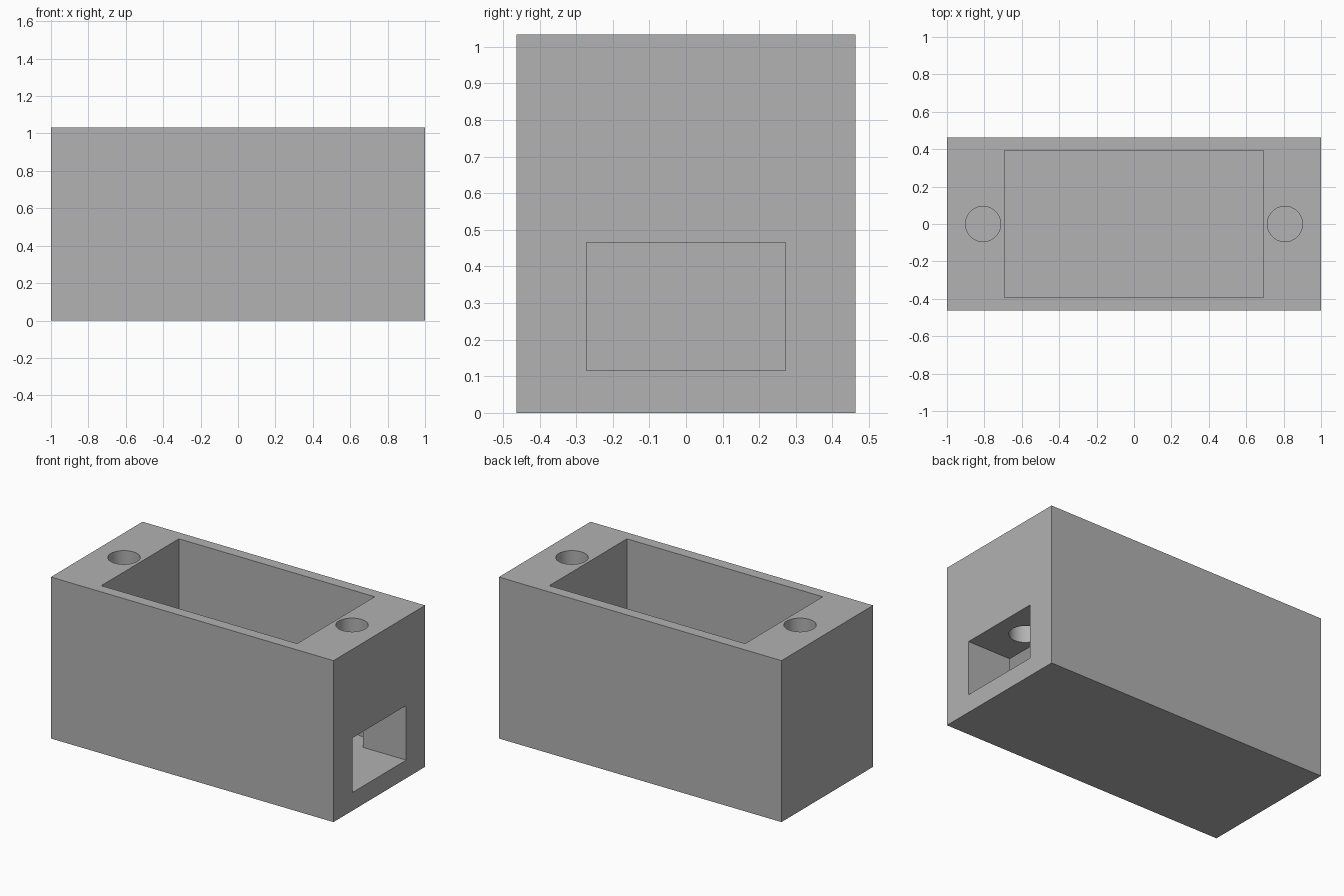
import bpy
import bmesh

default = bpy.data.objects.get("Cube")
if default:
    bpy.data.objects.remove(default)

WIDTH, DEPTH, HEIGHT = 2.0, 0.926, 1.033
CAVITY_X, CAVITY_Y = 0.693, 0.392
FLOOR, WINDOW_TOP, WINDOW_Y = 0.116, 0.465, 0.272
HOLE_X, HOLE_R = 0.807, 0.094
OVER = 0.1  # cutters reach past the outer faces

grey = bpy.data.materials.new("plain grey")
grey.use_nodes = True
colour = (0.445, 0.445, 0.445, 1)
grey.diffuse_color = colour
grey.node_tree.nodes["Principled BSDF"].inputs["Base Color"].default_value = colour


def add_object(name, bm):
    mesh = bpy.data.meshes.new(name)
    bm.to_mesh(mesh)
    bm.free()
    mesh.materials.append(grey)
    obj = bpy.data.objects.new(name, mesh)
    bpy.context.collection.objects.link(obj)
    return obj


def box(name, low, high):
    bm = bmesh.new()
    bmesh.ops.create_cube(bm, size=1)
    for v in bm.verts:
        v.co = [lo + (c + 0.5) * (hi - lo) for c, lo, hi in zip(v.co, low, high)]
    return add_object(name, bm)


def cylinder(name, x, radius, bottom, top):
    bm = bmesh.new()
    bmesh.ops.create_cone(bm, cap_ends=True, segments=64, radius1=radius,
                          radius2=radius, depth=top - bottom)
    bmesh.ops.translate(bm, verts=bm.verts, vec=(x, 0, (top + bottom) / 2))
    return add_object(name, bm)


# Solid outer block
housing = box("housing", (-WIDTH / 2, -DEPTH / 2, 0), (WIDTH / 2, DEPTH / 2, HEIGHT))

# Open cavity, side window level with its floor, and two screw holes
cutters = [
    box("cavity_cutter", (-CAVITY_X, -CAVITY_Y, FLOOR),
        (CAVITY_X, CAVITY_Y, HEIGHT + OVER)),
    box("window_cutter", (CAVITY_X - OVER, -WINDOW_Y, FLOOR),
        (WIDTH / 2 + OVER, WINDOW_Y, WINDOW_TOP)),
    cylinder("right_hole_cutter", -HOLE_X, HOLE_R, FLOOR, HEIGHT + OVER),
    # This hole opens into the window passage
    cylinder("left_hole_cutter", HOLE_X, HOLE_R, WINDOW_TOP - OVER, HEIGHT + OVER),
]

bpy.context.view_layer.objects.active = housing
for cutter in cutters:
    cut = housing.modifiers.new(cutter.name, "BOOLEAN")
    cut.operation = "DIFFERENCE"
    cut.solver = "EXACT"
    cut.object = cutter
    bpy.ops.object.modifier_apply(modifier=cut.name)
for cutter in cutters:
    bpy.data.objects.remove(cutter)

# Smooth hole walls with crisp edges elsewhere
bpy.ops.object.select_all(action="DESELECT")
housing.select_set(True)
bpy.ops.object.shade_smooth_by_angle()
